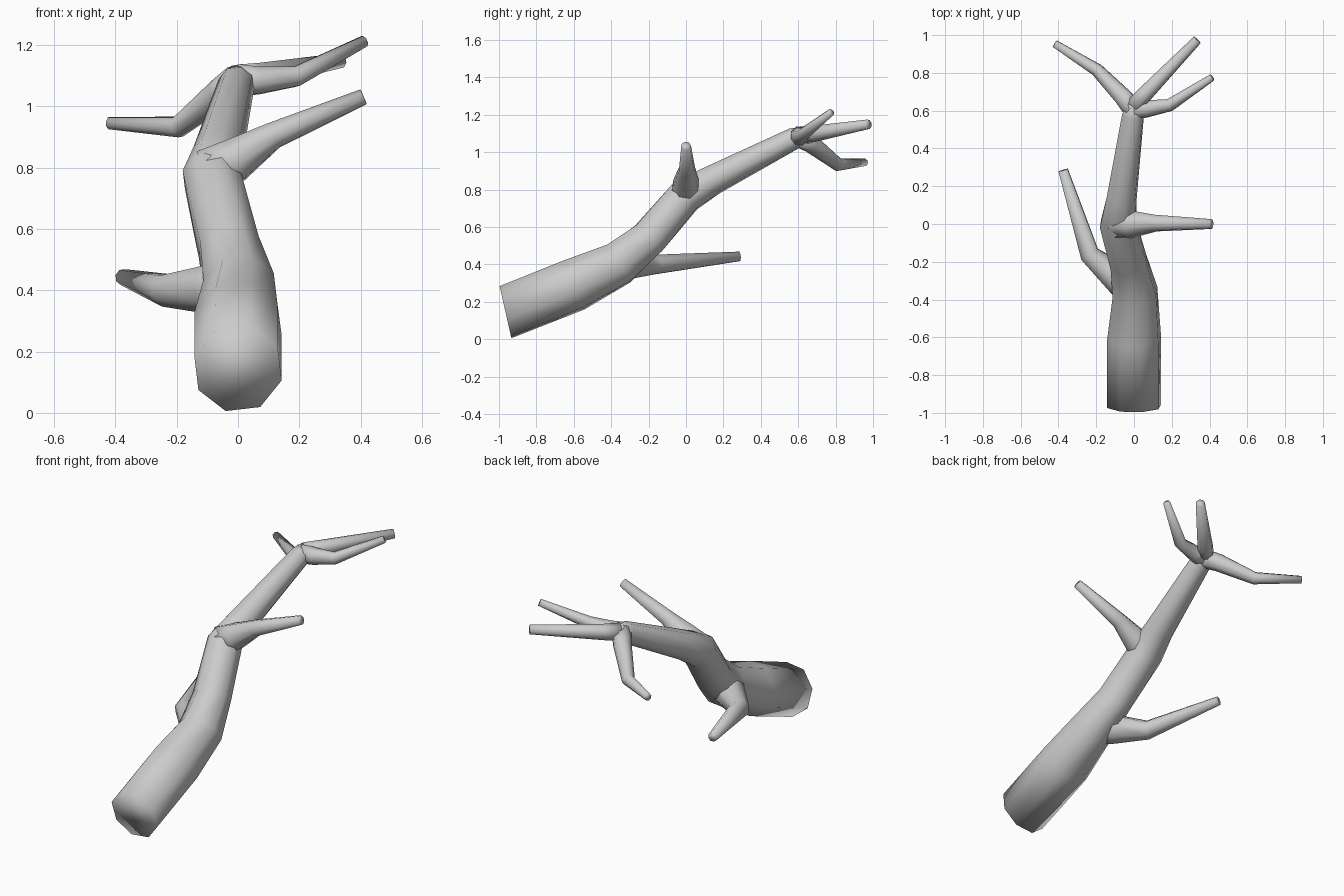
import bpy, bmesh, math
from mathutils import Vector

default = bpy.data.objects.get("Cube")
if default:
    bpy.data.objects.remove(default, do_unlink=True)

GREY = (0.6, 0.6, 0.6, 1)
bark = bpy.data.materials.new("grey_bark")
bark.use_nodes = True
bark.diffuse_color = GREY
bark.node_tree.nodes["Principled BSDF"].inputs["Base Color"].default_value = GREY


def limb(name, path, sides=8, start=None):
    """Tapered tube through (x, y, z, radius) points, closed at both ends."""
    pts = [Vector(p[:3]) for p in path]
    bm = bmesh.new()
    rings = []
    last = len(pts) - 1
    for i, p in enumerate(pts):
        before = (p - pts[i - 1]).normalized() if i else Vector()
        after = (pts[i + 1] - p).normalized() if i < last else Vector()
        tangent = (before + after).normalized()
        if i == 0 and start:
            tangent = Vector(start).normalized()
        # keep the ring frame stable along the limb
        ref = Vector((0, 0, 1))
        u = (ref - tangent * ref.dot(tangent)).normalized()
        v = tangent.cross(u)
        ring = []
        for k in range(sides):
            a = math.tau * (k + 0.35) / sides
            ring.append(bm.verts.new(p + path[i][3] * (u * math.cos(a) + v * math.sin(a))))
        rings.append(ring)
    for a, b in zip(rings, rings[1:]):
        for k in range(sides):
            n = (k + 1) % sides
            bm.faces.new((a[k], a[n], b[n], b[k]))
    bm.faces.new(rings[0])
    bm.faces.new(rings[-1])
    bmesh.ops.recalc_face_normals(bm, faces=bm.faces)
    mesh = bpy.data.meshes.new(name)
    bm.to_mesh(mesh)
    bm.free()
    mesh.materials.append(bark)
    mesh.shade_smooth()
    obj = bpy.data.objects.new(name, mesh)
    bpy.context.collection.objects.link(obj)
    return obj


# Main stem, bending as it rises to the back
limb("main_stem", [
    (0, -0.965, 0.145, 0.148), (0, -0.6, 0.29, 0.148), (0.005, -0.36, 0.405, 0.125),
    (-0.03, -0.2, 0.54, 0.105), (-0.085, 0, 0.77, 0.1), (-0.065, 0.14, 0.85, 0.082),
    (-0.005, 0.58, 1.075, 0.06), (0, 0.64, 1.1, 0.04)], start=(0, 0.97, 0.22))

# Side branches with flared collars
limb("lower_right_branch", [
    (0.0, -0.36, 0.42, 0.1), (-0.09, -0.28, 0.405, 0.085),
    (-0.235, -0.16, 0.4, 0.055), (-0.375, 0.285, 0.443, 0.027)])
limb("middle_left_branch", [
    (-0.1, 0, 0.78, 0.085), (-0.01, 0, 0.825, 0.075),
    (0.115, 0.005, 0.905, 0.046), (0.41, 0, 1.032, 0.027)])

# Twigs fanning out from the tip
limb("right_twig", [
    (0, 0.6, 1.085, 0.055), (-0.055, 0.67, 1.045, 0.05),
    (-0.195, 0.815, 0.933, 0.036), (-0.42, 0.955, 0.946, 0.021)])
limb("left_twig", [
    (0, 0.605, 1.085, 0.055), (0.07, 0.61, 1.085, 0.047),
    (0.19, 0.63, 1.098, 0.035), (0.412, 0.775, 1.213, 0.02)])
limb("end_twig", [
    (0, 0.62, 1.09, 0.05), (0.06, 0.69, 1.1, 0.044), (0.335, 0.975, 1.15, 0.026)])
